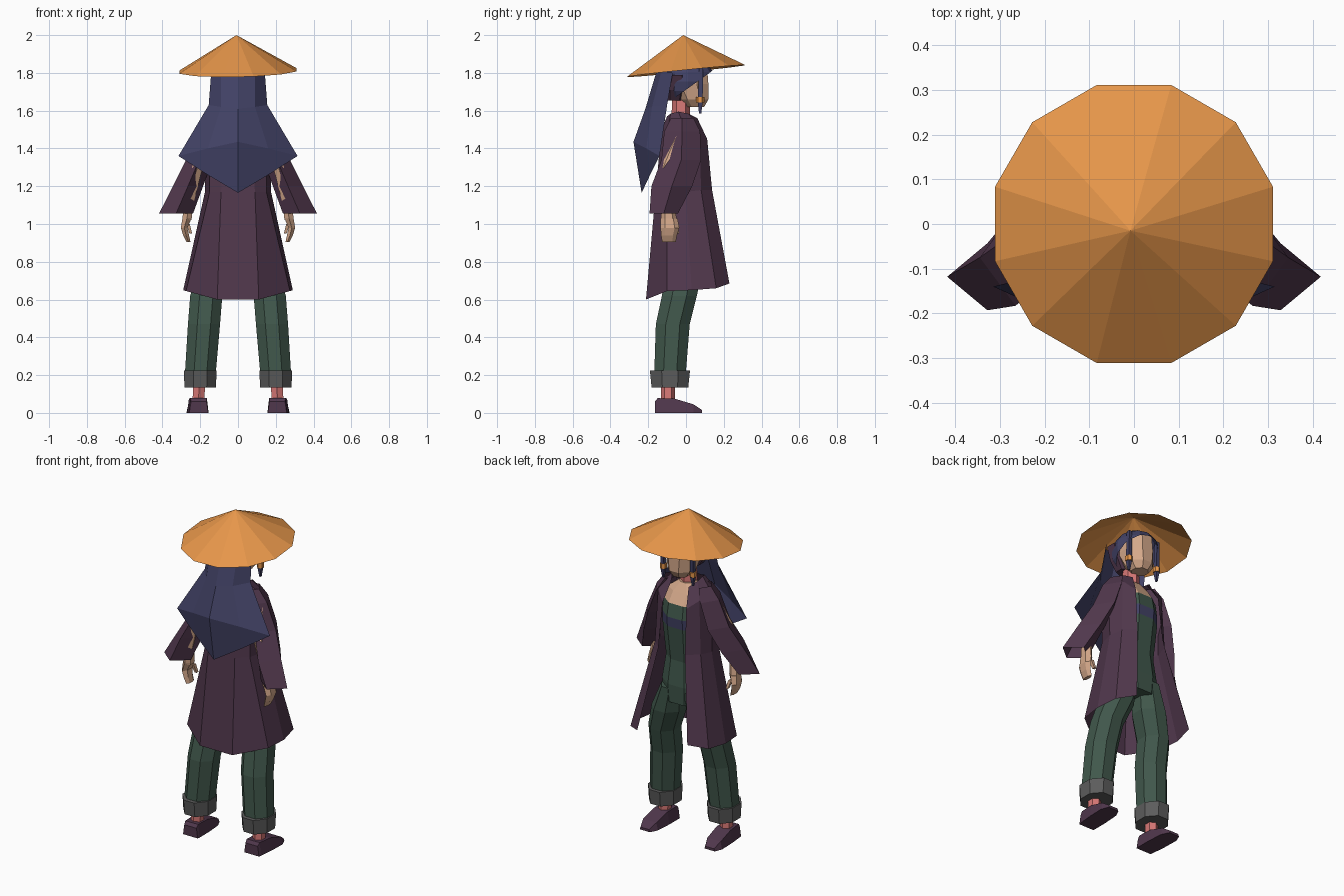
import bpy, bmesh, math

if "Cube" in bpy.data.objects:
    bpy.data.objects.remove(bpy.data.objects["Cube"])


def srgb(name, r, g, b):
    m = bpy.data.materials.new(name)
    m.diffuse_color = [((c / 255 + 0.055) / 1.055) ** 2.4 for c in (r, g, b)] + [1]
    m.use_nodes = True
    m.node_tree.nodes["Principled BSDF"].inputs["Base Color"].default_value = m.diffuse_color
    return m


STRAW = srgb("straw orange", 230, 150, 74)
NAVY = srgb("navy hair", 66, 66, 102)
PLUM = srgb("plum cloth", 80, 55, 76)
GREEN = srgb("dark green cloth", 64, 87, 75)
GREY = srgb("grey cuff", 92, 92, 92)
SKIN = srgb("skin", 212, 168, 138)
PINK = srgb("pink wrap", 216, 120, 118)


def finish(name, bm, mats, rule=None, closed=True):
    if closed:
        bmesh.ops.recalc_face_normals(bm, faces=bm.faces)
    if rule:
        for f in bm.faces:
            f.material_index = rule(f.calc_center_median())
    me = bpy.data.meshes.new(name)
    bm.to_mesh(me)
    bm.free()
    for m in mats:
        me.materials.append(m)
    ob = bpy.data.objects.new(name, me)
    bpy.context.collection.objects.link(ob)
    return ob


def grid(bm, rows, wrap):
    """Skin neighbouring rows of points with quads."""
    vs = [[bm.verts.new(p) for p in r] for r in rows]
    n = len(rows[0])
    for a, b in zip(vs, vs[1:]):
        for i in range(n if wrap else n - 1):
            j = (i + 1) % n
            bm.faces.new((a[i], a[j], b[j], b[i]))
    return vs


def loft(name, rings, mats, n=6, phase=0.5, cap=True, rule=None, side=1):
    """Rings are (cx, cy, z, rx, ry); side=-1 mirrors in x."""
    rows = []
    for cx, cy, z, rx, ry in rings:
        angs = [2 * math.pi * (i + phase) / n for i in range(n)]
        rows.append([(side * (cx + rx * math.cos(a)), cy + ry * math.sin(a), z) for a in angs])
    bm = bmesh.new()
    vs = grid(bm, rows, True)
    if cap:
        bm.faces.new(vs[0])
        bm.faces.new(vs[-1])
    return finish(name, bm, mats, rule)


def sheet(name, half_rows, mat, share_centre):
    """Open cloth from half rows, mirrored across x = 0."""
    rows = []
    for r in half_rows:
        m = [(-x, y, z) for x, y, z in reversed(r[:-1] if share_centre else r)]
        rows.append(list(r) + m)
    bm = bmesh.new()
    grid(bm, rows, False)
    bmesh.ops.remove_doubles(bm, verts=bm.verts, dist=0.0005)
    return finish(name, bm, [mat])


# Straw hat: 12-sided open cone with a tilted rim
bm = bmesh.new()
apex = bm.verts.new((-0.008, -0.015, 2.0))
rim = []
for i in range(12):
    a = math.radians(15 + 30 * i)
    x, y = 0.322 * math.cos(a), 0.322 * math.sin(a)
    rim.append(bm.verts.new((x, y, 1.81 + 0.1 * y + 0.02 * x)))
for i in range(12):
    bm.faces.new((rim[i], rim[(i + 1) % 12], apex))
finish("straw_hat", bm, [STRAW])

# Head and neck
loft("head", [(0, .05, 1.62, .05, .05), (0, .04, 1.66, .082, .085),
              (0, .015, 1.74, .098, .112), (0, .01, 1.83, .09, .11)], [SKIN], n=8)
loft("neck", [(0, -.03, 1.5, .05, .05), (0, -.025, 1.68, .045, .047)], [PINK])

# Hair cap: sphere sliced along a line rising to the forehead
bm = bmesh.new()
bmesh.ops.create_uvsphere(bm, u_segments=12, v_segments=8, radius=1)
for v in bm.verts:
    v.co = (v.co.x * .13, v.co.y * .145 + .01, v.co.z * .13 + 1.755)
bmesh.ops.bisect_plane(bm, geom=bm.verts[:] + bm.edges[:] + bm.faces[:],
                       plane_co=(0, .02, 1.725), plane_no=(0, -.72, 1), clear_inner=True)
finish("hair_cap", bm, [NAVY])

# Cloth wrap around the back of the head
loft("head_wrap", [(0, -.06, 1.655, .07, .05), (0, -.055, 1.71, .115, .06),
                   (0, -.05, 1.79, .148, .06)], [PLUM])

# Long hair at the back, kite shaped
sheet("long_hair", [
    [(.142, -.07, 1.80), (.09, -.13, 1.81), (0, -.155, 1.81)],
    [(.155, -.10, 1.63), (.09, -.18, 1.62), (0, -.215, 1.61)],
    [(.315, -.14, 1.36), (.16, -.21, 1.40), (0, -.278, 1.435)],
    [(.315, -.14, 1.36), (.16, -.19, 1.26), (0, -.235, 1.165)],
], NAVY, True)

# Coat, open at the +y side
sheet("coat", [
    [(.06, .06, 1.56), (.085, .01, 1.585), (.085, -.04, 1.595), (.07, -.08, 1.585), (.04, -.10, 1.57)],
    [(.08, .112, 1.45), (.14, .07, 1.50), (.18, -.01, 1.51), (.15, -.10, 1.50), (.06, -.13, 1.50)],
    [(.09, .138, 1.18), (.155, .08, 1.18), (.175, 0, 1.17), (.15, -.10, 1.17), (.09, -.16, 1.17)],
    [(.17, .23, .685), (.265, .16, .66), (.29, .03, .65), (.275, -.10, .645), (.11, -.212, .60)],
], PLUM, False)


# Torso: green, navy band, green top, bare upper chest
def torso_colour(c):
    if c.z > 1.46:
        return 2
    return 1 if 1.32 < c.z < 1.38 else 0


loft("torso", [(0, 0, .84, .13, .1), (0, 0, .95, .145, .105), (0, 0, 1.1, .12, .09),
               (0, .01, 1.31, .135, .105), (0, .01, 1.37, .135, .11), (0, .005, 1.45, .13, .1),
               (0, -.015, 1.51, .12, .08), (0, -.02, 1.56, .05, .05)],
     [GREEN, NAVY, SKIN], n=8, rule=torso_colour)

for s, tag in ((1, "right"), (-1, "left")):
    # Hair lock with bead
    loft(tag + "_hair_lock", [(.1, .075, 1.585, .006, .008), (.1, .075, 1.64, .016, .018),
                              (.1, .08, 1.83, .014, .016)], [NAVY], n=4, side=s)
    loft(tag + "_bead", [(.1, .075, 1.642, .02, .022), (.1, .075, 1.672, .02, .022)], [STRAW], side=s)

    # Flared sleeve, four sided
    loft(tag + "_sleeve", [(.115, -.02, 1.56, .04, .06), (.15, -.02, 1.49, .06, .095),
                           (.205, -.025, 1.34, .07, .105), (.265, -.075, 1.2, .08, .108),
                           (.328, -.118, 1.055, .09, .075)], [PLUM], n=4, phase=0, cap=False, side=s)

    # Bent arm (elbow shows behind the sleeve), hand and thumb
    loft(tag + "_arm", [(.17, -.03, 1.47, .035, .04), (.215, -.1, 1.3, .033, .04),
                        (.265, -.095, 1.09, .028, .035), (.27, -.09, 1.02, .028, .042)], [SKIN], side=s)
    loft(tag + "_hand", [(.27, -.09, 1.03, .028, .045), (.285, -.085, .98, .02, .05),
                         (.275, -.09, .94, .018, .042), (.262, -.09, .905, .012, .036)], [SKIN], side=s)
    loft(tag + "_thumb", [(.265, -.055, 1.0, .014, .016), (.25, -.045, .95, .01, .012)],
         [SKIN], n=4, side=s)

    # Trouser leg and rolled cuff
    loft(tag + "_trouser_leg", [(.075, 0, .92, .07, .1), (.12, -.01, .76, .1, .105),
                                (.168, -.035, .62, .092, .1), (.18, -.07, .47, .092, .097),
                                (.2, -.085, .2, .088, .09)], [GREEN], n=8, side=s)
    loft(tag + "_trouser_cuff", [(.2, -.085, .135, .09, .105), (.2, -.085, .225, .094, .115)],
         [GREY], n=8, side=s)

    # Ankle
    loft(tag + "_ankle", [(.21, -.095, .06, .036, .038), (.205, -.095, .15, .036, .038)], [PINK], side=s)

    # Shoe: profile sections from heel to toe
    bm = bmesh.new()
    rows = []
    for y, w, h in ((-.165, .05, .06), (-.15, .053, .078), (-.06, .057, .075), (.04, .055, .045), (.085, .035, .015)):
        k = .212 + .05 * (y + .08)
        rows.append([(s * (k - w), y, 0), (s * (k + w), y, 0),
                     (s * (k + w * .82), y, h), (s * (k - w * .82), y, h)])
    vs = grid(bm, rows, True)
    bm.faces.new(vs[0])
    bm.faces.new(vs[-1])
    finish(tag + "_shoe", bm, [PLUM])
